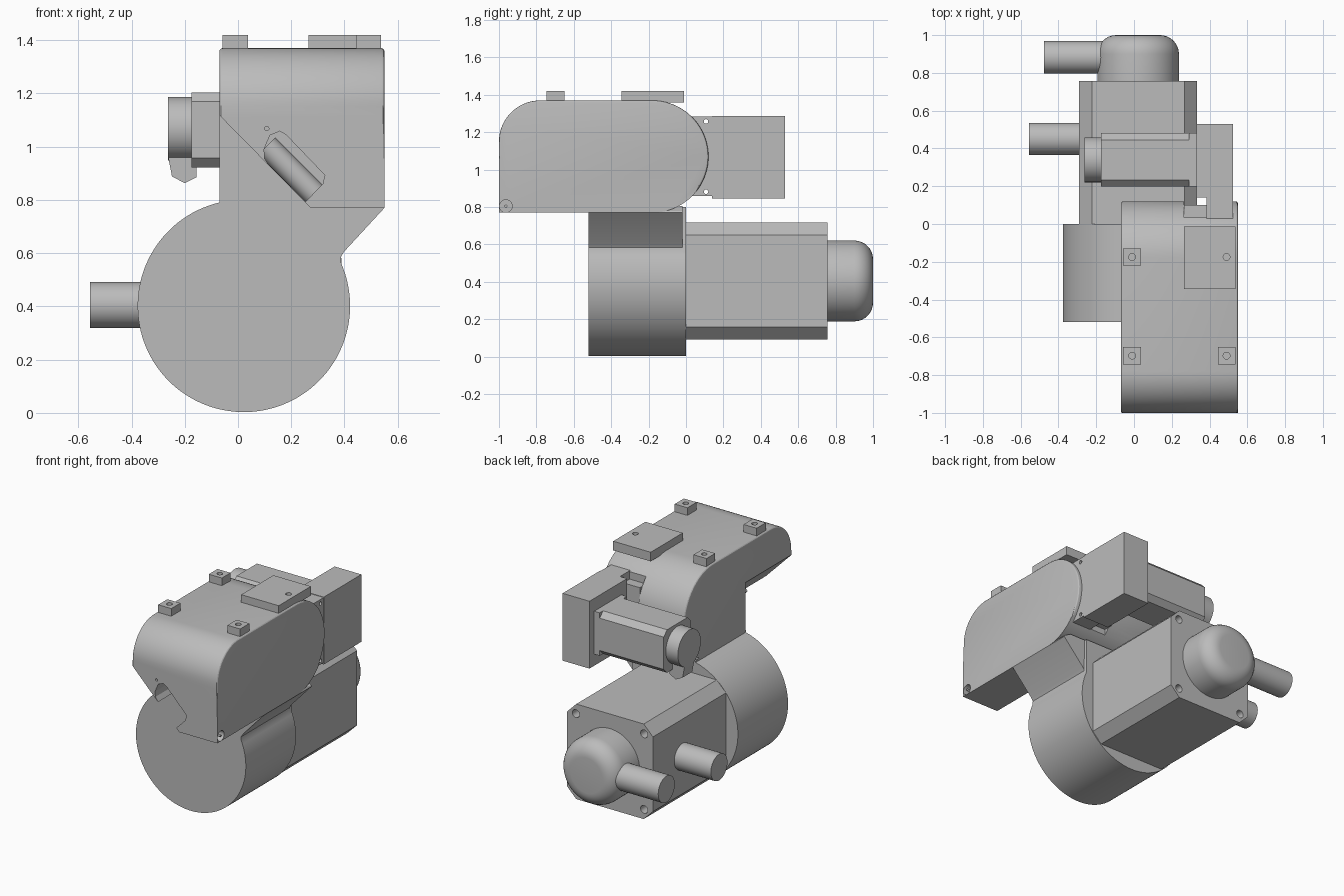
import bpy, bmesh
from math import sin, cos, pi, radians

if "Cube" in bpy.data.objects:
    bpy.data.objects.remove(bpy.data.objects["Cube"])

# Single cast-metal grey
grey = bpy.data.materials.new("machine_grey")
grey.use_nodes = True
grey.diffuse_color = (0.5, 0.5, 0.5, 1)
grey.node_tree.nodes["Principled BSDF"].inputs["Base Color"].default_value = (0.5, 0.5, 0.5, 1)

AXES = {
    "x": lambda p, d: (d, p[0], p[1]),
    "y": lambda p, d: (p[0], d, p[1]),
    "z": lambda p, d: (p[0], p[1], d),
}
parts = []


def arc(cx, cy, r, a0, a1, n):
    """Points along an arc, angles in degrees."""
    return [(cx + r * cos(radians(a0 + (a1 - a0) * i / n)),
             cy + r * sin(radians(a0 + (a1 - a0) * i / n))) for i in range(n + 1)]


def circle(cx, cy, r, n=64):
    return arc(cx, cy, r, 0, 360, n)[:-1]


def rect(x0, x1, y0, y1):
    return [(x0, y0), (x1, y0), (x1, y1), (x0, y1)]


def octagon(cx, cy, h, c):
    k = h - c
    signs = [(h, -k), (h, k), (k, h), (-k, h), (-h, k), (-h, -k), (-k, -h), (k, -h)]
    return [(cx + a, cy + b) for a, b in signs]


def prism(name, pts, axis, d0, d1, bevel=0, segments=3, pick=None):
    """Extrude an outline along an axis; pick chooses the edges to round."""
    bm = bmesh.new()
    ends = [[bm.verts.new(AXES[axis](p, d)) for p in pts] for d in (d0, d1)]
    for ring in ends:
        bm.faces.new(ring)
    n = len(pts)
    for i in range(n):
        j = (i + 1) % n
        bm.faces.new((ends[0][i], ends[0][j], ends[1][j], ends[1][i]))
    bmesh.ops.recalc_face_normals(bm, faces=bm.faces[:])
    if bevel:
        edges = [e for e in bm.edges if pick(e.verts[0].co, e.verts[1].co)]
        bmesh.ops.bevel(bm, geom=edges, offset=bevel, segments=segments,
                        profile=0.5, affect="EDGES")
    mesh = bpy.data.meshes.new(name)
    bm.to_mesh(mesh)
    bm.free()
    mesh.materials.append(grey)
    obj = bpy.data.objects.new(name, mesh)
    bpy.context.scene.collection.objects.link(obj)
    parts.append(obj)
    return obj


def cut(obj, *cutters):
    """Subtract cutters from a part, then discard them."""
    for c in cutters:
        mod = obj.modifiers.new("cut", "BOOLEAN")
        mod.operation, mod.solver, mod.object = "DIFFERENCE", "EXACT", c
    bpy.context.view_layer.update()
    deps = bpy.context.evaluated_depsgraph_get()
    mesh = bpy.data.meshes.new_from_object(obj.evaluated_get(deps))
    obj.modifiers.clear()
    obj.data = mesh
    for c in cutters:
        parts.remove(c)
        bpy.data.objects.remove(c)


def hole(axis, a, b, r, d0, d1):
    return prism("hole_cutter", circle(a, b, r, 20), axis, d0, d1)


# Upper head: rounded front, semicircular back
profile = ([(-1, 0.77)] + arc(-0.78, 1.15, 0.22, 180, 90, 16)
           + arc(-0.18, 1.07, 0.3, 90, -90, 40))
head = prism("head", profile, "x", -0.07, 0.55, 0.012, 3,
             lambda p, q: abs(p.x - q.x) < 1e-5 and p.z + q.z > 1.8 and p.y + q.y > -1.999)
slot = ([(0.11, 0.94)] + [(0.10, 0.955), (0.098, 0.99), (0.12, 1.043), (0.157, 1.058),
        (0.18, 1.045), (0.326, 0.893), (0.318, 0.859), (0.245, 0.785), (0.2, 0.8)])
cut(head,
    prism("corner_cutter", [(-0.2, 1.25), (-0.2, 0.6), (0.44, 0.6)], "y", -1.2, -0.515),
    prism("slot_cutter", slot, "y", -1.2, -0.6),
    prism("back_cutter", rect(0.265, 0.52, 0.035, 0.3), "z", 0.83, 1.6),
    hole("x", -0.963, 0.805, 0.034, 0.5, 0.7),
    hole("y", 0.108, 1.068, 0.008, -1.1, -0.95),
    hole("y", 0.262, 0.812, 0.007, -1.1, -0.95))
prism("side_pin", circle(-0.963, 0.805, 0.008, 16), "x", 0.49, 0.548)

# Slanted roller inside the slot
roller = prism("slot_roller", circle(0, 0, 0.045, 32), "x", -0.13, 0.13)
roller.rotation_euler = (0, pi / 4, 0)
roller.location = (0.2, -0.72, 0.91)

# Mounting pads on the head
for name, x0, x1, y0, y1, hx, hy in (
        ("pad_left_back", -0.058, 0.037, -0.22, -0.13, -0.01, -0.175),
        ("pad_left_front", -0.058, 0.037, -0.745, -0.65, -0.01, -0.697),
        ("pad_right_front", 0.445, 0.537, -0.745, -0.65, 0.49, -0.697),
        ("pad_right_back", 0.265, 0.537, -0.345, -0.012, 0.49, -0.175)):
    pad = prism(name, rect(x0, x1, y0, y1), "z", 1.36, 1.42)
    cut(pad, hole("z", hx, hy, 0.018, 1.375, 1.5))

# Drum housing with the neck flaring up into the head
drum = arc(0.022, 0.402, 0.399, 103.3, 383.5, 90)
prism("drum_housing", drum + [(0.386, 0.585), (0.398, 0.605), (0.55, 0.77),
      (0.545, 0.78), (0.5, 0.805), (-0.07, 0.805)], "y", -0.52, -0.02)
prism("drum_back_plate", drum + [(0.387, 0.8), (-0.07, 0.8)], "y", -0.02, 0)

# Main motor with corner screw holes, domed cap and two cable stubs
motor = prism("main_motor", octagon(0.022, 0.405, 0.312, 0.067), "y", -0.005, 0.757)
cut(motor, *[hole("y", 0.022 + sx * 0.248, 0.405 + sz * 0.248, 0.026, 0.7, 0.8)
             for sx in (-1, 1) for sz in (-1, 1)])
prism("motor_cap", circle(0.022, 0.405, 0.216, 72), "y", 0.75, 1.0, 0.1, 8,
      lambda p, q: min(p.y, q.y) > 0.99)
prism("cable_stub_cap", circle(0.882, 0.405, 0.086, 48), "x", -0.476, 0.0)
prism("cable_stub_motor", circle(0.45, 0.405, 0.086, 48), "x", -0.556, -0.25)

# Small drive motor lying across the back
prism("drive_motor", octagon(0.34, 1.063, 0.141, 0.035), "x", -0.175, 0.295)
prism("drive_flange", rect(0.199, 0.481, 0.922, 1.204), "x", 0.29, 0.335)
prism("drive_cap", circle(0.34, 1.067, 0.119, 56), "x", -0.262, -0.17)
prism("drive_connector", [(-0.262, 0.96), (-0.248, 0.888), (-0.2, 0.863),
      (-0.155, 0.886), (-0.155, 0.96)], "y", 0.29, 0.39)

# Gearbox and the bracket joining it to the head
prism("gearbox", rect(0.33, 0.525, 0.14, 0.53), "z", 0.846, 1.288)
bracket = prism("gearbox_bracket", rect(0.385, 0.524, 0.0, 0.141), "z", 0.858, 1.285)
cut(bracket, hole("x", 0.107, 1.258, 0.012, 0.3, 0.6),
    hole("x", 0.107, 0.882, 0.012, 0.3, 0.6))
prism("bracket_foot", rect(0.265, 0.39, 0.03, 0.1), "z", 0.9, 1.23)

# Smooth the round surfaces, keep the edges crisp
bpy.ops.object.select_all(action="DESELECT")
for obj in parts:
    obj.select_set(True)
bpy.context.view_layer.objects.active = parts[0]
bpy.ops.object.shade_smooth_by_angle(angle=radians(25))
